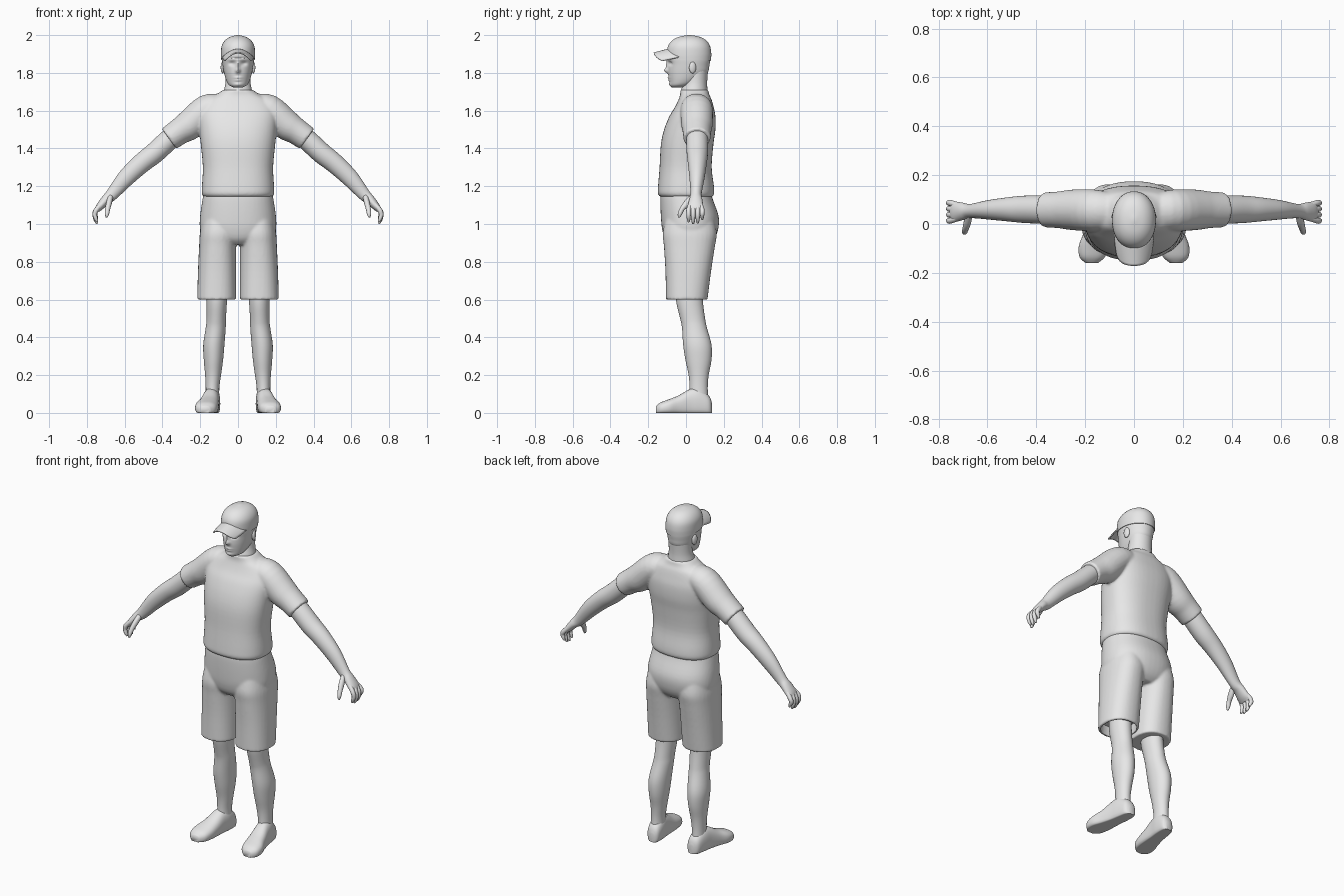
import bpy, bmesh, math
from mathutils import Vector, Matrix

old = bpy.data.objects.get("Cube")
if old:
    bpy.data.objects.remove(old)

grey = bpy.data.materials.new("light_grey")
grey.use_nodes = True
grey.diffuse_color = (0.8, 0.8, 0.8, 1)
for node in grey.node_tree.nodes:
    if node.type == 'BSDF_PRINCIPLED':
        node.inputs["Base Color"].default_value = grey.diffuse_color

X, Y, Z = Vector((1, 0, 0)), Vector((0, 1, 0)), Vector((0, 0, 1))


def smooth_path(rings, steps):
    """Catmull-Rom samples through the rings (x, y, z, half width, half depth)."""
    pts = [Vector(r) for r in rings]
    pts = [pts[0]] + pts + [pts[-1]]
    out = []
    for i in range(1, len(pts) - 2):
        a, b, c, d = pts[i - 1:i + 3]
        for s in range(steps):
            t = s / steps
            out.append(0.5 * (2 * b + (c - a) * t + (2 * a - 5 * b + 4 * c - d) * t * t
                              + (3 * b - a - 3 * c + d) * t ** 3))
    return out + [pts[-1]]


def loft(bm, rings, side=X, axis=None, n=32, power=2, steps=4, mirror=False):
    """Closed skin over superellipse rings; the axis follows the path if not given."""
    samples = smooth_path(rings, steps)
    centres = [Vector(s[:3]) for s in samples]
    loops = []
    for i, s in enumerate(samples):
        t = axis or (centres[min(i + 1, len(centres) - 1)] - centres[max(i - 1, 0)]).normalized()
        u = (side - t * side.dot(t)).normalized()
        w = t.cross(u)
        loop = []
        for k in range(n):
            c, d = math.cos(math.tau * k / n), math.sin(math.tau * k / n)
            c, d = (math.copysign(abs(v) ** (2 / power), v) for v in (c, d))
            loop.append(bm.verts.new(centres[i] + u * c * s[3] + w * d * s[4]))
        loops.append(loop)
    for p, q in zip(loops, loops[1:]):
        for k in range(n):
            bm.faces.new((p[k], p[(k + 1) % n], q[(k + 1) % n], q[k]))
    bm.faces.new(loops[0][::-1])
    bm.faces.new(loops[-1])
    if mirror:
        made = [v for loop in loops for v in loop]
        faces = list({f for v in made for f in v.link_faces})
        copy = bmesh.ops.duplicate(bm, geom=made + faces)["geom"]
        for v in copy:
            if isinstance(v, bmesh.types.BMVert):
                v.co.x = -v.co.x


def finish(name, bm, angle=50):
    bmesh.ops.recalc_face_normals(bm, faces=bm.faces[:])
    mesh = bpy.data.meshes.new(name)
    bm.to_mesh(mesh)
    bm.free()
    mesh.materials.append(grey)
    ob = bpy.data.objects.new(name, mesh)
    bpy.context.scene.collection.objects.link(ob)
    bpy.ops.object.select_all(action='DESELECT')
    ob.select_set(True)
    bpy.context.view_layer.objects.active = ob
    bpy.ops.object.shade_smooth_by_angle(angle=math.radians(angle))
    return ob


def blend(ob, voxel=0.007, repeat=6):
    """Fuse overlapping volumes into one cloth surface."""
    m = ob.modifiers.new("fuse", 'REMESH')
    m.mode, m.voxel_size, m.use_smooth_shade = 'VOXEL', voxel, True
    s = ob.modifiers.new("relax", 'SMOOTH')
    s.factor, s.iterations = 0.5, repeat


# Shirt: torso and two sleeves fused
bm = bmesh.new()
torso = [(1.143, .002, .18, .138), (1.16, 0, .191, .149), (1.2, 0, .191, .148),
         (1.3, -.002, .186, .138), (1.42, .006, .197, .139), (1.5, .02, .205, .136),
         (1.57, .034, .21, .122), (1.62, .044, .2, .102), (1.66, .048, .165, .087),
         (1.685, .046, .115, .077), (1.71, .044, .08, .074)]
loft(bm, [(0, y, z, a, b) for z, y, a, b in torso], axis=Z, n=48, power=2.4)
loft(bm, [(.08, .055, 1.625, .07, .06), (.161, .056, 1.609, .085, .078),
          (.252, .058, 1.528, .083, .08), (.31, .058, 1.49, .075, .07),
          (.365, .058, 1.451, .072, .066)], side=Y, mirror=True)
blend(finish("shirt", bm))

# Shorts: pelvis and two wide legs fused, hollow at the hems
bm = bmesh.new()
pelvis = [(.89, .02, .1, .1), (.92, .02, .17, .13), (.97, .022, .2, .148),
          (1.04, .02, .201, .153), (1.13, .003, .188, .139), (1.17, 0, .18, .132)]
loft(bm, [(0, y, z, a, b) for z, y, a, b in pelvis], axis=Z, n=48, power=2.3)
loft(bm, [(.113, .004, .6, .103, .11), (.111, .012, .75, .101, .121),
          (.108, .018, .88, .098, .135), (.104, .02, .95, .098, .143),
          (.1, .02, 1.02, .09, .13)], axis=Z, power=2.3, mirror=True)
shorts = finish("shorts", bm)
blend(shorts)

bm = bmesh.new()
loft(bm, [(.113, .004, .56, .091, .098), (.112, .007, .66, .09, .1)],
     axis=Z, power=2.3, mirror=True)
cutter = finish("hem_cutter", bm)
cutter.hide_render = True
cutter.hide_viewport = True
cut = shorts.modifiers.new("hem_hollow", 'BOOLEAN')
cut.operation, cut.solver, cut.object = 'DIFFERENCE', 'EXACT', cutter

# Legs
bm = bmesh.new()
loft(bm, [(.11, .018, .72, .055, .07), (.112, .018, .6, .054, .071), (.115, .035, .5, .051, .066),
          (.118, .045, .45, .053, .066), (.128, .06, .36, .056, .075), (.13, .066, .28, .051, .069),
          (.132, .067, .2, .042, .053), (.135, .067, .13, .036, .048),
          (.135, .067, .06, .037, .052)], axis=Z, mirror=True)
finish("legs", bm)

# Feet: rings run heel to toe, flattened on the ground
bm = bmesh.new()
foot = [(.138, .13, .015, .05), (.122, .133, .036, .09), (.07, .138, .044, .13),
        (.02, .145, .046, .125), (-.04, .155, .053, .092), (-.09, .166, .06, .072),
        (-.135, .171, .052, .055), (-.16, .173, .025, .035)]
loft(bm, [(x, y, h * .4, w, h * .6) for y, x, w, h in foot], axis=-Y, power=2.4, mirror=True)
for v in bm.verts:
    v.co.z = max(v.co.z, 0)
finish("feet", bm)

# Arms and palms
bm = bmesh.new()
loft(bm, [(.31, .058, 1.5, .055, .05), (.375, .059, 1.438, .057, .055), (.445, .06, 1.373, .056, .055),
          (.51, .06, 1.322, .05, .052), (.593, .058, 1.244, .04, .046), (.667, .053, 1.157, .029, .033),
          (.7, .052, 1.127, .035, .026), (.733, .05, 1.09, .042, .02),
          (.747, .05, 1.07, .038, .012)], side=Y, mirror=True)
finish("arms", bm)

# Fingers and thumbs
bm = bmesh.new()
for y, drop in ((.014, .01), (.038, 0), (.062, .004), (.086, .022)):
    loft(bm, [(.72, .3 * .05 + .7 * y, 1.108, .012, .012), (.75, y, 1.075, .0125, .013),
              (.758, y, 1.045 + drop / 2, .0115, .012), (.752, y, 1.018 + drop, .01, .01),
              (.745, y, 1.001 + drop, .005, .005)], side=Y, n=12, mirror=True)
loft(bm, [(.675, .035, 1.145, .014, .014), (.683, .005, 1.11, .018, .015), (.69, -.02, 1.08, .013, .013),
          (.694, -.033, 1.052, .011, .011), (.695, -.037, 1.035, .005, .005)], side=Y, n=12, mirror=True)
finish("fingers", bm)

# Neck
bm = bmesh.new()
loft(bm, [(0, .045, 1.64, .08, .07), (0, .043, 1.7, .075, .071),
          (0, .05, 1.75, .066, .062), (0, .055, 1.82, .066, .062)], axis=Z)
finish("neck", bm)

# Head, with the face pushed in and out at its features
bm = bmesh.new()
skull = [(1.722, -.045, .022, .028), (1.735, -.028, .047, .055), (1.76, -.008, .062, .08),
         (1.8, .01, .074, .104), (1.84, .015, .081, .109), (1.88, .016, .085, .112),
         (1.92, .016, .08, .1)]
loft(bm, [(0, y, z, a, b) for z, y, a, b in skull], axis=Z, n=80, steps=8, power=2.1)
features = [(0, 1.812, .011, .012, .02), (0, 1.84, .009, .025, .012),
            (.032, 1.85, .016, .011, -.012), (-.032, 1.85, .016, .011, -.012),
            (0, 1.774, .02, .005, .007), (0, 1.761, .018, .005, .006),
            (0, 1.738, .02, .01, .006), (0, 1.872, .05, .008, .005)]
for v in bm.verts:
    if v.co.y < 0:
        x, z = v.co.x, v.co.z
        v.co.y -= sum(push * math.exp(-((x - fx) / sx) ** 2 - ((z - fz) / sz) ** 2)
                      for fx, fz, sx, sz, push in features)
finish("head", bm, 70)

# Ears
bm = bmesh.new()
for s in (-1, 1):
    place = Matrix.Translation((s * .081, .035, 1.828)) @ Matrix.Rotation(s * .25, 4, 'Z')
    bmesh.ops.create_uvsphere(bm, u_segments=16, v_segments=10, radius=1,
                              matrix=place @ Matrix.Diagonal((.01, .019, .031, 1)))
finish("ears", bm)

# Cap crown, its rim dipping toward the back
bm = bmesh.new()
crown = [(1.872, .016, .089, .116), (1.9, .016, .09, .118), (1.94, .016, .087, .112),
         (1.97, .017, .071, .092), (1.99, .018, .044, .058), (2.0, .018, .006, .008)]
loft(bm, [(0, y, z, a, b) for z, y, a, b in crown], axis=Z, n=48, power=2.1)
for v in bm.verts:
    if v.co.z < 1.88:
        v.co.z -= .06 * v.co.y
finish("cap_crown", bm)

# Cap brim: a drooping curved sheet
bm = bmesh.new()
cols, rows = 20, 8
grid = []
for j in range(rows + 1):
    v = j / rows
    line = []
    for i in range(cols + 1):
        u = 2 * i / cols - 1
        back = .016 - .11 * math.sqrt(1 - (.88 * u) ** 2)
        tip = -.171 + .02 * u * u + .025 * u ** 6
        line.append(bm.verts.new((.08 * u * (1 - .12 * v * v), back + (tip - back) * v,
                                  1.925 - .02 * v - .042 * u * u)))
    grid.append(line)
for p, q in zip(grid, grid[1:]):
    for i in range(cols):
        bm.faces.new((p[i], p[i + 1], q[i + 1], q[i]))
brim = finish("cap_brim", bm)
thick = brim.modifiers.new("thickness", 'SOLIDIFY')
thick.thickness, thick.offset = 0.006, 0
